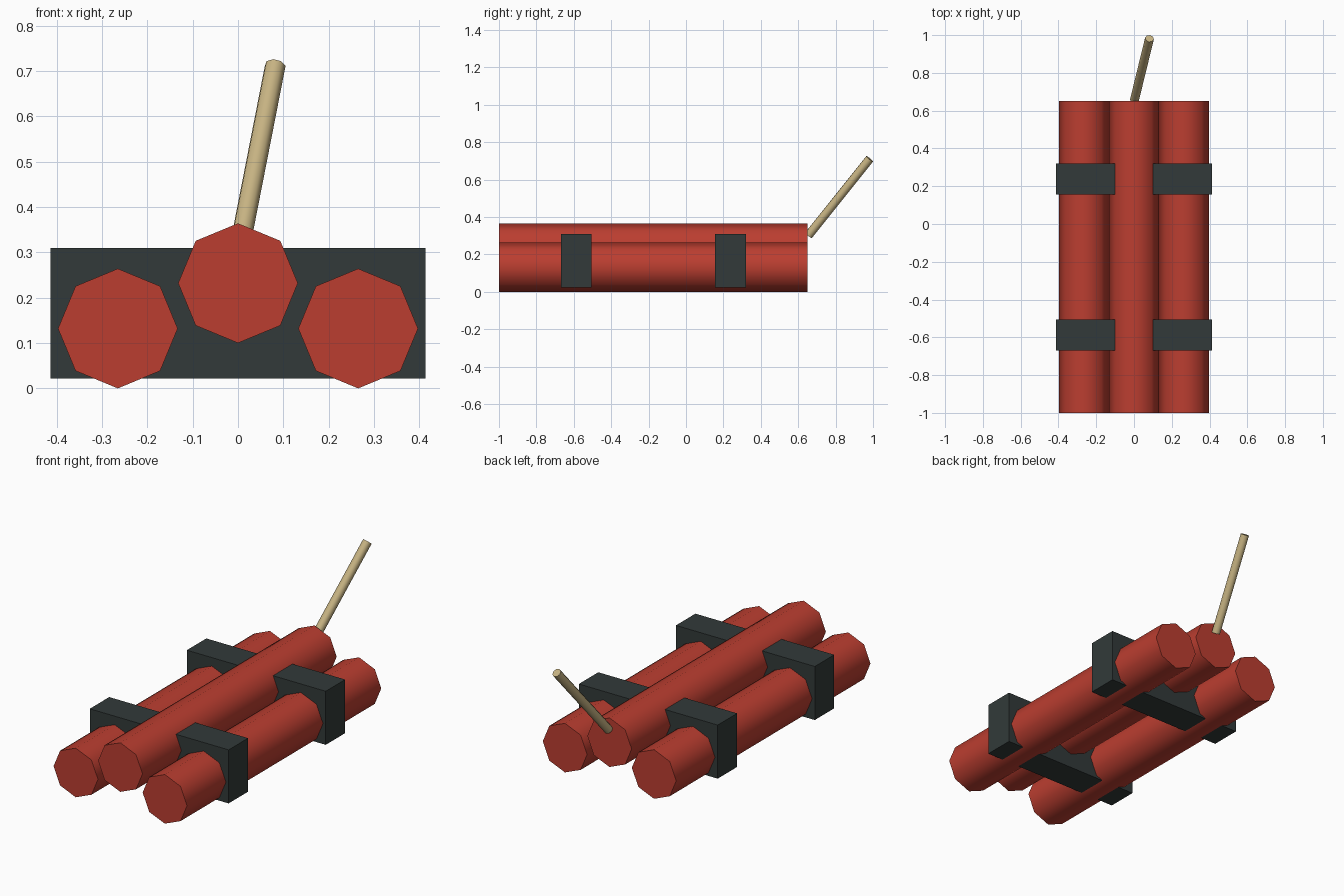
import bpy, math
from mathutils import Vector, Matrix

if "Cube" in bpy.data.objects:
    bpy.data.objects.remove(bpy.data.objects["Cube"])


def material(name, rgb):
    m = bpy.data.materials.new(name)
    m.diffuse_color = (*rgb, 1)
    m.use_nodes = True
    m.node_tree.nodes["Principled BSDF"].inputs["Base Color"].default_value = m.diffuse_color
    return m


RED = material("red paper", (0.50, 0.048, 0.03))
DARK = material("dark strap", (0.032, 0.042, 0.041))
TAN = material("tan cord", (0.58, 0.46, 0.23))


def rod(name, start, end, radius, mat):
    """Eight-sided capped rod between two points, with one corner upward."""
    start, end = Vector(start), Vector(end)
    axis = (end - start).normalized()
    side = axis.cross(Vector((0, 0, 1))).normalized()
    up = side.cross(axis)
    bpy.ops.mesh.primitive_cylinder_add(vertices=8, radius=radius, depth=(end - start).length)
    ob = bpy.context.object
    ob.name = name
    rot = Matrix((side, up, -axis)).transposed()
    ob.data.transform(Matrix.Translation((start + end) / 2) @ rot.to_4x4())
    ob.data.materials.append(mat)
    bpy.ops.object.shade_smooth_by_angle(angle=math.radians(60))


# Three sticks, the middle one raised
R = 0.132
for name, x, z in (("left_stick", -0.265, R), ("middle_stick", 0, 0.232), ("right_stick", 0.265, R)):
    rod(name, (x, -1, z), (x, 0.65, z), R, RED)

# Two straps holding the sticks
for name, y in (("front_strap", -0.587), ("back_strap", 0.238)):
    bpy.ops.mesh.primitive_cube_add(size=1, location=(0, y, 0.166))
    strap = bpy.context.object
    strap.name = name
    strap.scale = (0.826, 0.165, 0.288)
    strap.data.materials.append(DARK)

# Fuse slanting up from the back of the middle stick
rod("fuse", (0.002, 0.655, 0.302), (0.082, 0.982, 0.711), 0.0235, TAN)
